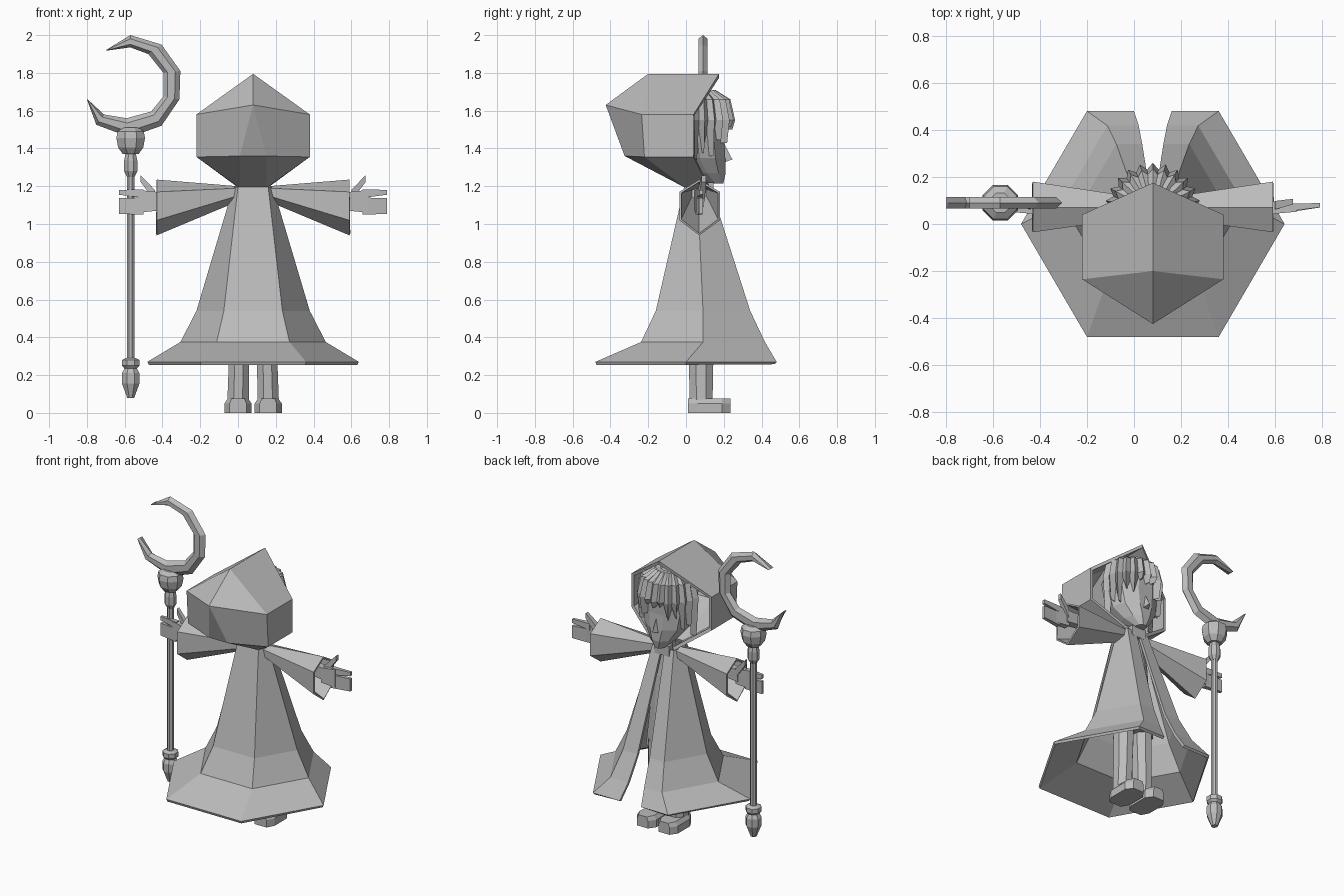
import bpy, bmesh, math
from mathutils import Vector

if "Cube" in bpy.data.objects:
    bpy.data.objects.remove(bpy.data.objects["Cube"])

CX = 0.08  # the figure's own centre line; the face looks towards +y
grey = bpy.data.materials.new("plain grey")
grey.diffuse_color = (0.5, 0.5, 0.5, 1)
grey.use_nodes = True
grey.node_tree.nodes["Principled BSDF"].inputs["Base Color"].default_value = grey.diffuse_color


def loft(name, rings, closed=True, caps=True, thick=0.0, extra=()):
    """Skin a list of equal-length rings; extra holds further faces as (ring, index) lists."""
    bm = bmesh.new()
    vs = [[bm.verts.new(p) for p in r] for r in rings]
    n = len(rings[0])
    for a, b in zip(vs, vs[1:]):
        for i in range(n if closed else n - 1):
            j = (i + 1) % n
            bm.faces.new((a[i], a[j], b[j], b[i]))
    if caps:
        bm.faces.new(vs[0])
        bm.faces.new(vs[-1])
    for f in extra:
        bm.faces.new([vs[r][i] for r, i in f])
    bmesh.ops.remove_doubles(bm, verts=bm.verts, dist=1e-5)
    bmesh.ops.recalc_face_normals(bm, faces=bm.faces)
    me = bpy.data.meshes.new(name)
    bm.to_mesh(me)
    bm.free()
    me.materials.append(grey)
    ob = bpy.data.objects.new(name, me)
    bpy.context.collection.objects.link(ob)
    if thick:
        m = ob.modifiers.new("thickness", 'SOLIDIFY')
        m.thickness = thick
        m.offset = -1
    return ob


def oval(x, y, z, rx, ry, n=8, turn=0.5):
    return [(x + rx * math.cos((i + turn) * math.tau / n),
             y + ry * math.sin((i + turn) * math.tau / n), z) for i in range(n)]


def bar(name, p, q, a, b):
    """Tapered box along x; a and b are (y, z) half sizes at its ends."""
    loft(name, [[(c[0], c[1] + sy * h[0], c[2] + sz * h[1])
                 for sy, sz in ((-1, -1), (1, -1), (1, 1), (-1, 1))] for c, h in ((p, a), (q, b))])


# robe: six-sided, open down the front, flaring hem
robe = []
for z, side, corner, yc, ry, gap in ((0.27, 0.56, 0.28, 0, 0.48, 0.08),
                                     (0.375, 0.385, 0.193, 0.09, 0.328, 0.06),
                                     (0.54, 0.30, 0.155, 0.09, 0.25, 0.045),
                                     (1.195, 0.105, 0.08, 0.06, 0.07, 0.012)):
    half = [(gap, yc + ry), (corner, yc + ry), (side, yc), (corner, yc - ry)]
    robe.append([(CX + x, y, z) for x, y in half] + [(CX - x, y, z) for x, y in reversed(half)])
loft("robe", robe, closed=False, caps=False, thick=0.018)
bar("collar_clasp", (CX - 0.055, 0.125, 1.185), (CX + 0.055, 0.125, 1.185), (0.02, 0.035), (0.02, 0.035))

# hood: opening ring and back ring, closed by a point behind and an underside
def hood_ring(top, upper, lower, chin):
    half = [(0.30, *upper), (0.30, *lower), chin]
    return ([(CX, *top)] + [(CX + x, y, z) for x, y, z in half]
            + [(CX - x, y, z) for x, y, z in reversed(half)])

front = hood_ring((0.175, 1.795), (0.04, 1.58), (0.04, 1.355), (0.075, 0.12, 1.19))
back = hood_ring((-0.20, 1.795), (-0.235, 1.58), (-0.22, 1.355), (0.07, 0.0, 1.19))
tip = [(CX, -0.425, 1.63)] * 7
low = [(CX + s * 0.07, -0.325, 1.36) for s in (1, 1, 1, 1, -1, -1, -1)]
T, R, L = (2, 0), (3, 0), (3, 4)
bm_extra = [[(1, 0), (1, 1), T], [(1, 1), (1, 2), R, T], [T, R, L], [T, L, (1, 5), (1, 6)],
            [(1, 6), (1, 0), T], [(1, 2), (1, 3), R], [(1, 5), L, (1, 4)], [R, (1, 3), (1, 4), L]]


def hood():
    bm = bmesh.new()
    pts = front[:] + back[:] + [tip[0], low[0], low[4]]
    v = [bm.verts.new(p) for p in pts]
    pick = lambda r, i: v[7 * r + i] if r < 2 else v[14 if r == 2 else (15 if i == 0 else 16)]
    for i in range(7):
        if i != 3:  # the neck stays open
            j = (i + 1) % 7
            bm.faces.new((v[i], v[j], v[7 + j], v[7 + i]))
    for f in bm_extra:
        bm.faces.new([pick(r, i) for r, i in f])
    bmesh.ops.recalc_face_normals(bm, faces=bm.faces)
    me = bpy.data.meshes.new("hood")
    bm.to_mesh(me)
    bm.free()
    me.materials.append(grey)
    ob = bpy.data.objects.new("hood", me)
    bpy.context.collection.objects.link(ob)
    m = ob.modifiers.new("thickness", 'SOLIDIFY')
    m.thickness = 0.022
    m.offset = -1

hood()

# head, nose and neck
loft("head", [oval(CX, y, z, rx, ry, 10, 0) for z, rx, y, ry in (
    (1.215, 0.035, 0.155, 0.045), (1.27, 0.09, 0.11, 0.105), (1.35, 0.15, 0.07, 0.145),
    (1.45, 0.17, 0.06, 0.15), (1.56, 0.175, 0.05, 0.165), (1.65, 0.13, 0.05, 0.13), (1.695, 0.05, 0.06, 0.06))])
loft("nose", [[(CX - 0.022, 0.20, 1.325), (CX + 0.022, 0.20, 1.325), (CX, 0.205, 1.42)],
              [(CX - 0.004, 0.248, 1.343), (CX + 0.004, 0.248, 1.343), (CX, 0.24, 1.352)]])
loft("neck", [oval(CX, 0.07, 1.13, 0.05, 0.05), oval(CX, 0.08, 1.28, 0.05, 0.05)])

# hair: pointed locks fanned round the brow, longer towards the sides
for k in range(-6, 7):
    a = math.radians(15.5 * k)
    out = Vector((math.sin(a), math.cos(a), 0))
    side = Vector((math.cos(a), -math.sin(a), 0))
    mid = Vector((CX, 0.055, 0))
    end = 1.50 - 0.035 * abs(k) + (0.05 if k % 2 else 0)
    lock = []
    for r, z, w in ((0.09, 1.71, 0.022), (0.17, 1.66, 0.034), (0.195, 1.55, 0.034), (0.18, end, 0.003)):
        c = mid + out * r + Vector((0, 0, z))
        lock.append([c - side * w - out * 0.03, c + side * w - out * 0.03, c + out * 0.01])
    loft("hair_lock", lock)

# body under the robe
loft("torso", [oval(CX, y, z, rx, ry) for z, y, rx, ry in (
    (0.50, 0.08, 0.15, 0.09), (0.75, 0.08, 0.12, 0.085), (1.0, 0.07, 0.11, 0.075), (1.18, 0.07, 0.07, 0.05))])

for s, tag in ((-1, "left"), (1, "right")):
    X = lambda d: CX + s * d
    # legs and shoes
    loft(tag + "_leg", [oval(X(d), 0.08, z, rx, ry) for z, d, rx, ry in (
        (0.04, 0.08, 0.062, 0.065), (0.27, 0.075, 0.058, 0.07), (0.55, 0.07, 0.065, 0.075))])
    loft(tag + "_shoe", [[(X(0.08 + x * w), y, z) for x, y in (
        (-0.045, 0.01), (0.045, 0.01), (0.072, 0.06), (0.072, 0.19), (0.04, 0.235), (-0.04, 0.235),
        (-0.072, 0.19), (-0.072, 0.06))] for z, w in ((0, 1), (0.05, 1), (0.075, 0.75))])
    # sleeve: six-sided, wide hanging cuff
    cuff = ((0.07, 1.235), (-0.035, 1.17), (-0.035, 1.02), (0.07, 0.94), (0.18, 1.02), (0.18, 1.17))
    root = ((0.07, 1.20), (0.025, 1.19), (0.025, 1.15), (0.07, 1.12), (0.115, 1.15), (0.115, 1.19))
    loft(tag + "_sleeve", [[(X(0.08), y, z) for y, z in root], [(X(0.51), y, z) for y, z in cuff]],
         caps=False, thick=0.012)
    # arm and hand
    bar(tag + "_forearm", (X(0.15), 0.07, 1.155), (X(0.53), 0.07, 1.13), (0.025, 0.025), (0.025, 0.04))
    bar(tag + "_palm", (X(0.51), 0.065, 1.12), (X(0.61), 0.068, 1.12), (0.022, 0.05), (0.016, 0.06))
    bar(tag + "_fingers", (X(0.58), 0.066, 1.095), (X(0.71), 0.08, 1.095), (0.016, 0.045), (0.01, 0.042))
    bar(tag + "_forefinger", (X(0.58), 0.07, 1.16), (X(0.71), 0.08, 1.168), (0.016, 0.022), (0.009, 0.013))
    bar(tag + "_thumb", (X(0.52), 0.08, 1.15), (X(0.595), 0.095, 1.24), (0.018, 0.03), (0.012, 0.018))

# staff: turned pole with end cap, collar and orb
SX, SY = -0.568, 0.09
prof = lambda pts, n=8: [oval(SX, SY, z, r, r, n) for z, r in pts]
loft("staff_pole", prof(((0.20, 0.021), (1.42, 0.021))))
loft("staff_foot", prof(((0.08, 0.02), (0.155, 0.05), (0.21, 0.05), (0.235, 0.036),
                         (0.25, 0.05), (0.28, 0.05), (0.29, 0.03))))
loft("staff_collar", prof(((1.25, 0.022), (1.28, 0.038), (1.335, 0.038), (1.37, 0.03))))
loft("staff_orb", prof(((1.37, 0.045), (1.405, 0.072), (1.455, 0.082), (1.49, 0.075), (1.51, 0.045))))

# crescent: outer and inner curves joined by a faceted section
outer = [(-.70, 1.92), (-.57, 2.0), (-.405, 1.95), (-.305, 1.81), (-.31, 1.66),
         (-.405, 1.52), (-.575, 1.46), (-.75, 1.525), (-.80, 1.66)]
inner = [(-.695, 1.918), (-.57, 1.935), (-.475, 1.90), (-.395, 1.80), (-.395, 1.675),
         (-.46, 1.595), (-.59, 1.56), (-.71, 1.58), (-.793, 1.657)]
moon = []
for o, i in zip(outer, inner):
    ring = []
    for t, y in ((0, 0), (0.3, 0.025), (0.75, 0.025), (1, 0), (0.75, -0.025), (0.3, -0.025)):
        ring.append((o[0] + (i[0] - o[0]) * t, SY + y, o[1] + (i[1] - o[1]) * t))
    moon.append(ring)
loft("crescent", moon)
